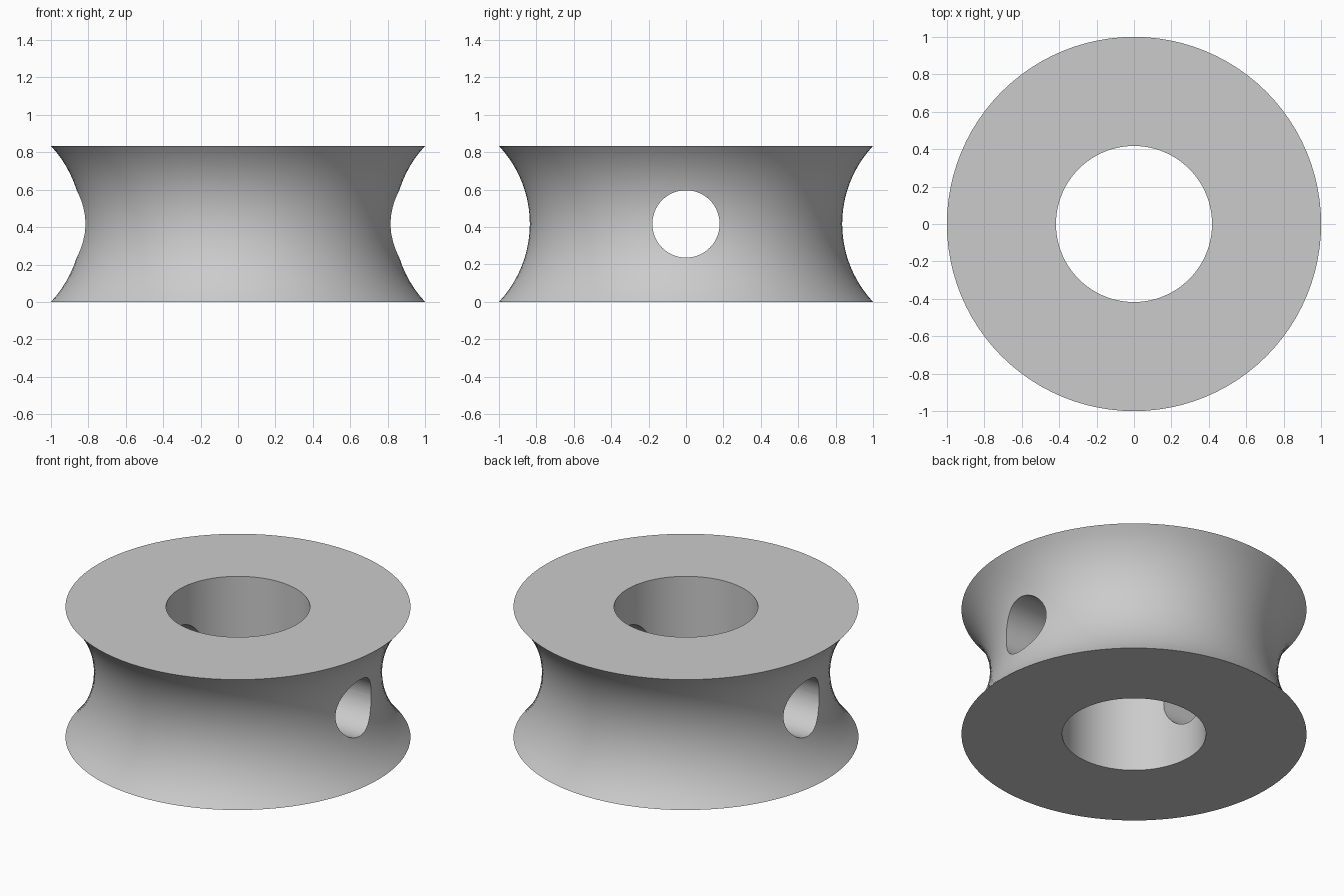
import bpy, bmesh, math
from mathutils import Matrix

if "Cube" in bpy.data.objects:
    bpy.data.objects.remove(bpy.data.objects["Cube"])

HEIGHT, RIM, WAIST, BORE, HOLE = 0.834, 1.0, 0.835, 0.417, 0.18
SEGMENTS, ARC_STEPS = 96, 20
half = HEIGHT / 2

grey = bpy.data.materials.new("plain grey")
grey.use_nodes = True
colour = (0.6, 0.6, 0.6, 1)
grey.diffuse_color = colour
grey.node_tree.nodes["Principled BSDF"].inputs["Base Color"].default_value = colour


def make_object(name, bm):
    bmesh.ops.recalc_face_normals(bm, faces=bm.faces)
    mesh = bpy.data.meshes.new(name)
    bm.to_mesh(mesh)
    bm.free()
    mesh.materials.append(grey)
    obj = bpy.data.objects.new(name, mesh)
    bpy.context.collection.objects.link(obj)
    return obj


# Ring profile: straight bore and a concave arc between the two rims
sagitta = RIM - WAIST
arc_radius = (half ** 2 + sagitta ** 2) / (2 * sagitta)
sweep = math.asin(half / arc_radius)
profile = [(BORE, 0)]
for i in range(ARC_STEPS + 1):
    a = sweep * (2 * i / ARC_STEPS - 1)
    profile.append((WAIST + arc_radius * (1 - math.cos(a)), half + arc_radius * math.sin(a)))
profile.append((BORE, HEIGHT))

# Grooved ring turned around the vertical axis
bm = bmesh.new()
verts = [bm.verts.new((r, 0, z)) for r, z in profile]
edges = [bm.edges.new((verts[i - 1], v)) for i, v in enumerate(verts)]
bmesh.ops.spin(bm, geom=verts + edges, cent=(0, 0, 0), axis=(0, 0, 1),
               angle=math.tau, steps=SEGMENTS, use_merge=True)
bmesh.ops.remove_doubles(bm, verts=bm.verts, dist=0.0001)
ring = make_object("grooved_ring", bm)

# Cross hole drilled from side to side
bm = bmesh.new()
place = Matrix.Translation((0, 0, half)) @ Matrix.Rotation(math.pi / 2, 4, 'Y')
bmesh.ops.create_cone(bm, cap_ends=True, segments=64, radius1=HOLE, radius2=HOLE,
                      depth=3, matrix=place)
cutter = make_object("cross_hole_cutter", bm)
cutter.hide_render = True

drill = ring.modifiers.new("cross hole", 'BOOLEAN')
drill.operation = 'DIFFERENCE'
drill.solver = 'EXACT'
drill.object = cutter

bpy.ops.object.select_all(action='DESELECT')
ring.select_set(True)
bpy.context.view_layer.objects.active = ring
bpy.ops.object.modifier_apply(modifier=drill.name)
bpy.data.objects.remove(cutter)
bpy.ops.object.shade_smooth_by_angle(angle=math.radians(30))
